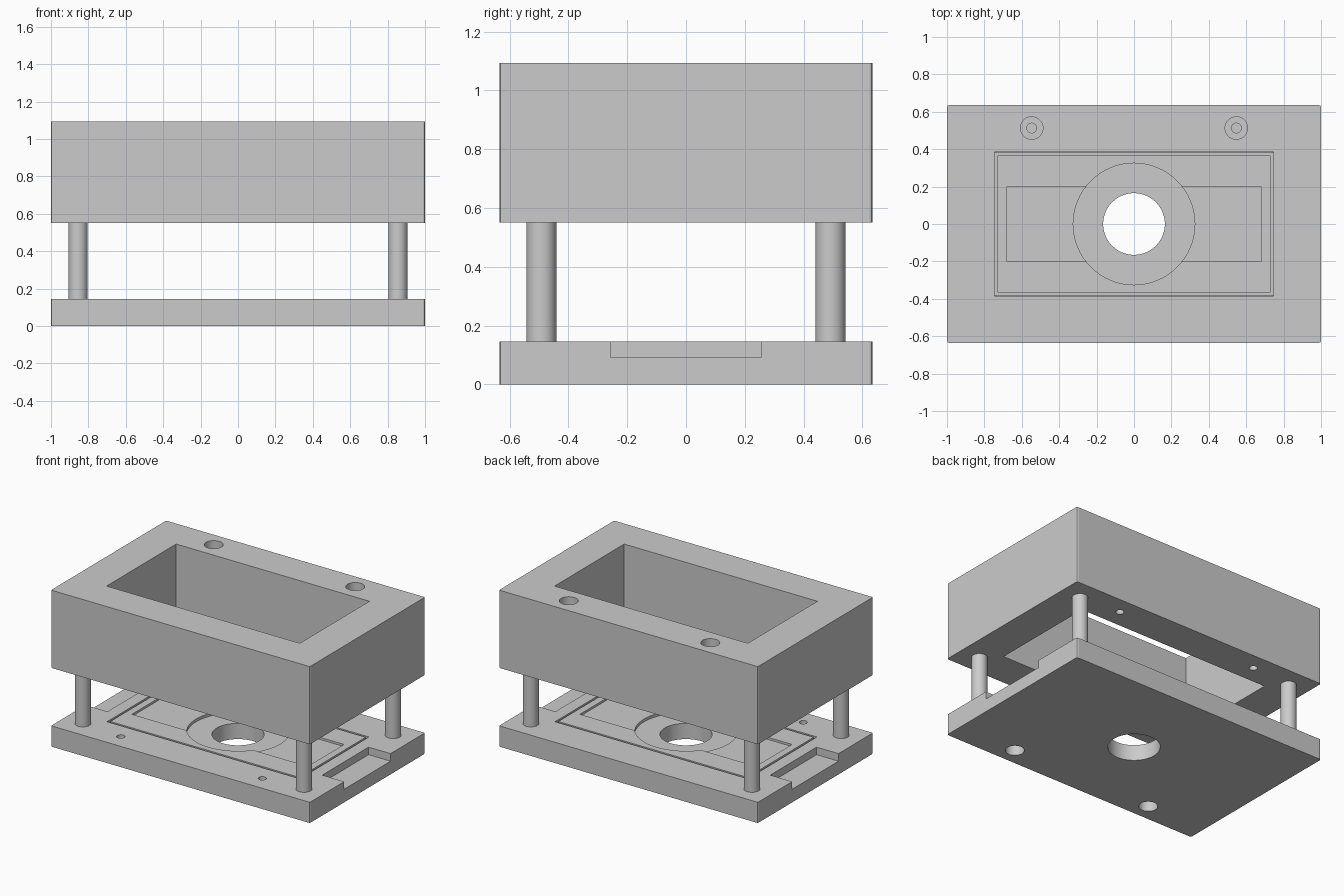
import bpy
import bmesh
import math
from mathutils import Matrix

default = bpy.data.objects.get("Cube")
if default:
    bpy.data.objects.remove(default, do_unlink=True)

# Single plain metal colour
GREY = (0.6, 0.6, 0.6, 1.0)
metal = bpy.data.materials.new("grey_metal")
metal.use_nodes = True
metal.diffuse_color = GREY
metal.node_tree.nodes["Principled BSDF"].inputs["Base Color"].default_value = GREY

# Overall levels and half sizes
HALF_X, HALF_Y = 1.0, 0.635
BASE_TOP, BLOCK_BOTTOM, BLOCK_TOP = 0.145, 0.55, 1.093
OVER = 0.05  # how far cutters overshoot an open face


def finish(name, bm):
    mesh = bpy.data.meshes.new(name)
    bm.to_mesh(mesh)
    bm.free()
    mesh.materials.append(metal)
    obj = bpy.data.objects.new(name, mesh)
    bpy.context.collection.objects.link(obj)
    return obj


def box(name, x, y, z, corner=0.0):
    """Box from (min, max) ranges, with optional rounded upright edges."""
    bm = bmesh.new()
    size = [r[1] - r[0] for r in (x, y, z)]
    middle = [(r[0] + r[1]) / 2 for r in (x, y, z)]
    bmesh.ops.create_cube(bm, size=1, matrix=Matrix.Translation(middle) @ Matrix.Diagonal((*size, 1)))
    if corner:
        upright = [e for e in bm.edges if abs(e.verts[0].co.z - e.verts[1].co.z) > 0.01]
        bmesh.ops.bevel(bm, geom=upright, offset=corner, segments=2, profile=0.5, affect='EDGES')
    return finish(name, bm)


def cylinder(name, x, y, radius, z):
    bm = bmesh.new()
    bmesh.ops.create_cone(bm, cap_ends=True, segments=64, radius1=radius, radius2=radius,
                          depth=z[1] - z[0], matrix=Matrix.Translation((x, y, (z[0] + z[1]) / 2)))
    return finish(name, bm)


def cut(target, cutter):
    """Subtract the cutter, bake the result and discard the cutter."""
    mod = target.modifiers.new("cut", 'BOOLEAN')
    mod.operation, mod.solver, mod.object = 'DIFFERENCE', 'EXACT', cutter
    evaluated = target.evaluated_get(bpy.context.evaluated_depsgraph_get())
    mesh = bpy.data.meshes.new_from_object(evaluated)
    target.modifiers.clear()
    target.data = mesh
    bpy.data.objects.remove(cutter, do_unlink=True)


def sym(half):
    return (-half, half)


# Upper block with its rectangular window
block = box("upper_block", sym(HALF_X), sym(HALF_Y), (BLOCK_BOTTOM, BLOCK_TOP), 0.01)
cut(block, box("window_cutter", sym(0.747), sym(0.384), (BLOCK_BOTTOM - OVER, BLOCK_TOP + OVER)))

# Base plate
base = box("base_plate", sym(HALF_X), sym(HALF_Y), (0, BASE_TOP), 0.01)

# Thin rectangular seal groove
groove = box("groove_cutter", sym(0.745), sym(0.382), (BASE_TOP - 0.025, BASE_TOP + OVER))
cut(groove, box("groove_core", sym(0.73), sym(0.367), (0, 1)))
cut(base, groove)

# Shallow slot, deeper round seat and centre hole
cut(base, box("slot_cutter", sym(0.68), sym(0.2), (BASE_TOP - 0.015, BASE_TOP + OVER)))
cut(base, cylinder("seat_cutter", 0, 0, 0.325, (BASE_TOP - 0.035, BASE_TOP + OVER)))
cut(base, cylinder("centre_cutter", 0, 0, 0.165, (-OVER, BASE_TOP + OVER)))

for side in (-1, 1):
    # Finger notches in the two ends of the base
    ends = sorted((side * 0.83, side * (HALF_X + OVER)))
    cut(base, box("notch_cutter", ends, sym(0.256), (0.092, BASE_TOP + OVER)))
    # Stepped screw holes: block from above at the back, base from below at the front
    x, y = side * 0.547, 0.513
    cut(block, cylinder("bore_cutter", x, y, 0.06, (BLOCK_BOTTOM + 0.1, BLOCK_TOP + OVER)))
    cut(block, cylinder("screw_cutter", x, y, 0.026, (BLOCK_BOTTOM - OVER, BLOCK_TOP)))
    cut(base, cylinder("bore_cutter", x, -y, 0.06, (-OVER, 0.08)))
    cut(base, cylinder("screw_cutter", x, -y, 0.026, (0.02, BASE_TOP + OVER)))

parts = [block, base]

# Four guide pillars between the plates
for x_name, sx in (("right", -1), ("left", 1)):
    for y_name, sy in (("front", -1), ("back", 1)):
        parts.append(cylinder(f"{y_name}_{x_name}_pillar", sx * 0.855, sy * 0.492, 0.051,
                              (BASE_TOP, BLOCK_BOTTOM)))

# Smooth round walls, keep everything else crisp
bpy.ops.object.select_all(action='DESELECT')
for part in parts:
    part.select_set(True)
bpy.context.view_layer.objects.active = block
bpy.ops.object.shade_smooth_by_angle(angle=math.radians(12))
